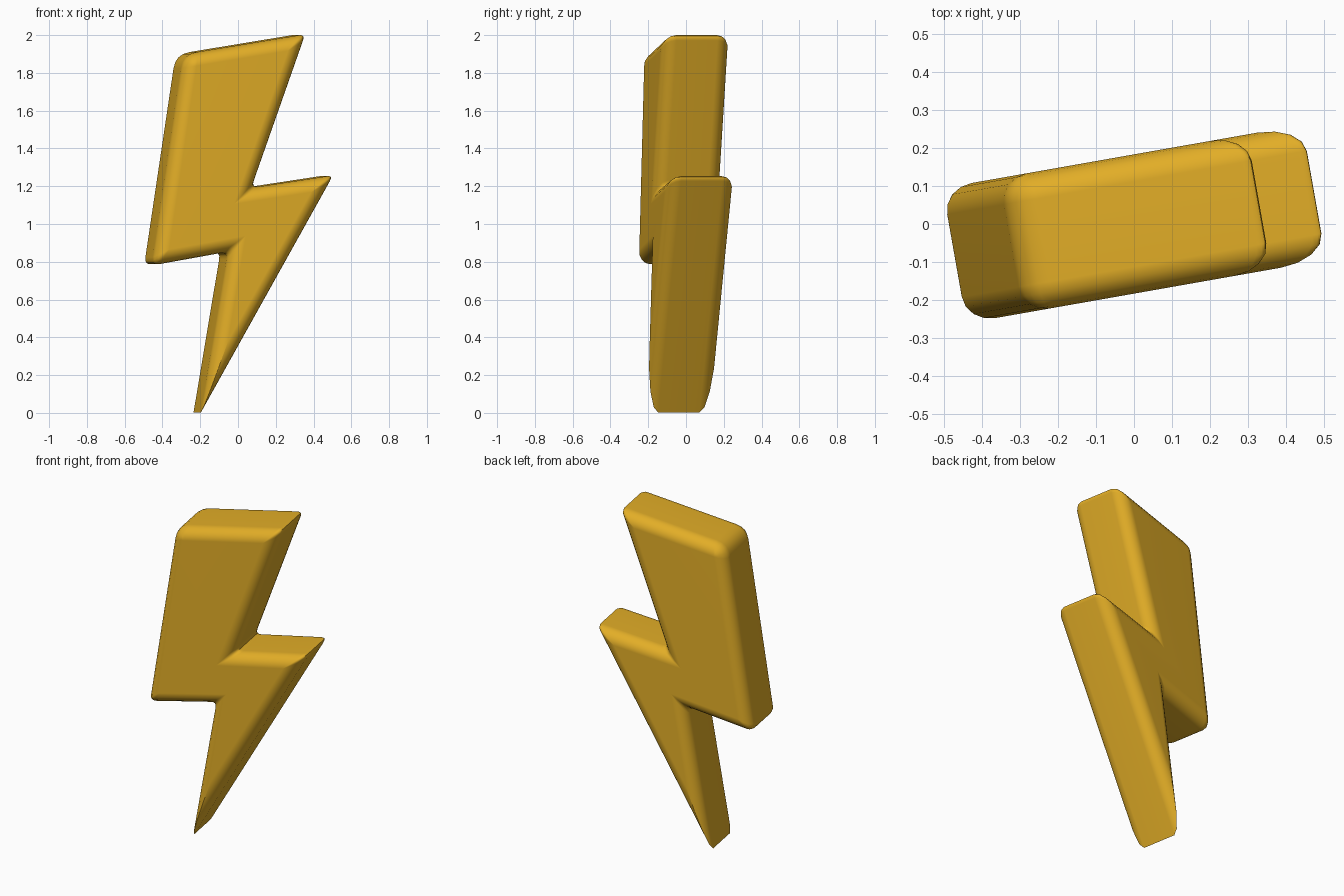
import bpy, bmesh, math
from mathutils import Vector

if "Cube" in bpy.data.objects:
    bpy.data.objects.remove(bpy.data.objects["Cube"])

HALF_DEPTH = 0.18      # half thickness of the bolt
BEVEL = 0.07           # rounded rim width
RIM_STEPS = 4
CORNER_STEPS = 4

# Zigzag outline, counter-clockwise: x, z, corner rounding length
OUTLINE = [
    (-0.220, 0.000, 0.003),   # bottom tip
    (0.492, 1.258, 0.035),    # right barb
    (0.052, 1.192, 0.040),    # right notch
    (0.342, 2.005, 0.035),    # top right
    (-0.316, 1.898, 0.075),   # top left
    (-0.485, 0.780, 0.045),   # lower left
    (-0.075, 0.853, 0.040),   # left notch
]


def inset_corner(i, d):
    """Outline corner i moved inward by d along both neighbouring edges."""
    n = len(OUTLINE)
    p0, p, p1 = (Vector(OUTLINE[k % n][:2]) for k in (i - 1, i, i + 1))
    a, b = (p - p0).normalized(), (p1 - p).normalized()
    na, nb = Vector((-a.y, a.x)), Vector((-b.y, b.x))
    return p + (na + nb) * (d / (1 + na.dot(nb)))


def ring_points(d):
    """Inset outline whose corner rounding fades out toward the flat face."""
    n = len(OUTLINE)
    corners = [inset_corner(i, d) for i in range(n)]
    points = []
    for i, c in enumerate(corners):
        r = OUTLINE[i][2] * (1 - d / BEVEL)
        start = c + (corners[i - 1] - c).normalized() * r
        end = c + (corners[(i + 1) % n] - c).normalized() * r
        for s in range(CORNER_STEPS + 1):
            t = s / CORNER_STEPS
            points.append(start * (1 - t) ** 2 + c * 2 * t * (1 - t) + end * t * t)
    return points


# Rings from front face to back face
half = []
for s in range(RIM_STEPS + 1):
    a = math.pi / 2 * (1 - s / RIM_STEPS)
    half.append((BEVEL * (1 - math.cos(a)), HALF_DEPTH - BEVEL + BEVEL * math.sin(a)))
levels = [(d, -y) for d, y in half] + [(d, y) for d, y in reversed(half)]

bm = bmesh.new()
rings = [[bm.verts.new((p.x, y, p.y)) for p in ring_points(d)] for d, y in levels]
for r0, r1 in zip(rings, rings[1:]):
    for i in range(len(r0)):
        j = (i + 1) % len(r0)
        bm.faces.new((r0[i], r0[j], r1[j], r1[i]))
bm.faces.new(rings[0])
bm.faces.new(rings[-1])
bmesh.ops.remove_doubles(bm, verts=bm.verts, dist=0.0003)
bmesh.ops.recalc_face_normals(bm, faces=bm.faces)

mesh = bpy.data.meshes.new("lightning_bolt")
bm.to_mesh(mesh)
bm.free()

gold = bpy.data.materials.new("golden_yellow")
gold.diffuse_color = (0.76, 0.42, 0.02, 1)
gold.use_nodes = True
gold.node_tree.nodes["Principled BSDF"].inputs["Base Color"].default_value = gold.diffuse_color
mesh.materials.append(gold)

bolt = bpy.data.objects.new("lightning_bolt", mesh)
bpy.context.collection.objects.link(bolt)
bolt.rotation_euler.z = math.radians(10)   # slight turn to the side

bpy.context.view_layer.objects.active = bolt
bolt.select_set(True)
bpy.ops.object.shade_smooth_by_angle(angle=math.radians(40))
weighted = bolt.modifiers.new("even_shading", 'WEIGHTED_NORMAL')
weighted.keep_sharp = True
